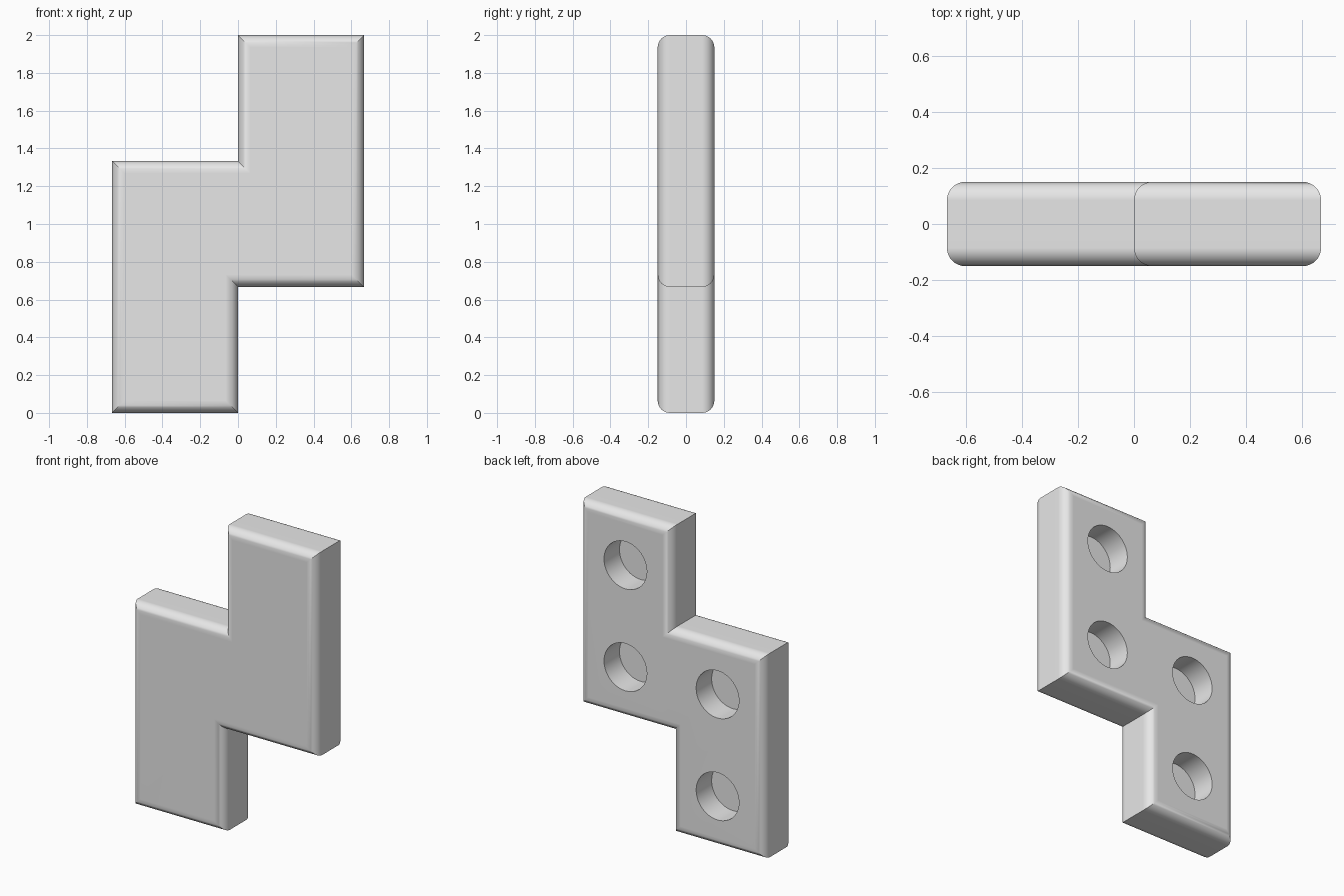
import bpy
import bmesh
import math
from mathutils import Vector, Matrix

cube = bpy.data.objects.get("Cube")
if cube:
    bpy.data.objects.remove(cube, do_unlink=True)

CELL = 2 / 3        # side of one square cell
HALF = 0.15         # half thickness
ROUND = 0.065       # rounding of the front and back rims
STEPS = 8
HOLE_RADIUS = 0.155
HOLE_DEPTH = 0.16

grey = bpy.data.materials.new("light_grey")
grey.use_nodes = True
grey.diffuse_color = (0.8, 0.8, 0.8, 1)
grey.node_tree.nodes["Principled BSDF"].inputs["Base Color"].default_value = (0.8, 0.8, 0.8, 1)


def make_object(name, bm):
    bmesh.ops.recalc_face_normals(bm, faces=bm.faces)
    mesh = bpy.data.meshes.new(name)
    bm.to_mesh(mesh)
    bm.free()
    mesh.materials.append(grey)
    obj = bpy.data.objects.new(name, mesh)
    bpy.context.collection.objects.link(obj)
    return obj


# Stepped outline in cells, counter-clockwise, as (x, z)
cells = [(-1, 0), (0, 0), (0, 1), (1, 1), (1, 3), (0, 3), (0, 2), (-1, 2)]
outline = [Vector(c) * CELL for c in cells]


def inward(i):
    """Mitre direction of an outline corner."""
    n = len(outline)
    a = (outline[i] - outline[i - 1]).normalized()
    b = (outline[(i + 1) % n] - outline[i]).normalized()
    return Vector((-a.y - b.y, a.x + b.x))


# Rounded rim profile: (inset, y), from the front face to the back face
rim = []
for s in range(STEPS + 1):
    t = math.pi / 2 * s / STEPS
    rim.append((ROUND * (1 - math.cos(t)), HALF - ROUND + ROUND * math.sin(t)))
profile = [(inset, -y) for inset, y in reversed(rim)] + rim

# Body: the outline lofted along the profile
bm = bmesh.new()
rings = []
for inset, y in profile:
    points = [p + inward(i) * inset for i, p in enumerate(outline)]
    rings.append([bm.verts.new((p.x, y, p.y)) for p in points])
for a, b in zip(rings, rings[1:]):
    for i in range(len(outline)):
        bm.faces.new((a[i - 1], a[i], b[i], b[i - 1]))
bm.faces.new(rings[0])
bm.faces.new(rings[-1])
body = make_object("stepped_block", bm)

# Blind round holes in the back, one in each cell
bm = bmesh.new()
for x, z in [(-0.5, 0.5), (-0.5, 1.5), (0.5, 1.5), (0.5, 2.5)]:
    place = Matrix.Translation((x * CELL, HALF, z * CELL)) @ Matrix.Rotation(math.pi / 2, 4, "X")
    bmesh.ops.create_cone(bm, cap_ends=True, segments=48, radius1=HOLE_RADIUS,
                          radius2=HOLE_RADIUS, depth=HOLE_DEPTH * 2, matrix=place)
cutter = make_object("hole_cutter", bm)
cutter.hide_render = True

cut = body.modifiers.new("holes", "BOOLEAN")
cut.operation = "DIFFERENCE"
cut.solver = "EXACT"
cut.object = cutter

bpy.ops.object.select_all(action="DESELECT")
body.select_set(True)
bpy.context.view_layer.objects.active = body
bpy.ops.object.modifier_apply(modifier=cut.name)
bpy.data.objects.remove(cutter, do_unlink=True)

# Smooth rims with flat main faces and sharp corners
bpy.ops.object.shade_smooth_by_angle(angle=math.radians(30))
weighted = body.modifiers.new("flat_faces", "WEIGHTED_NORMAL")
weighted.keep_sharp = True
